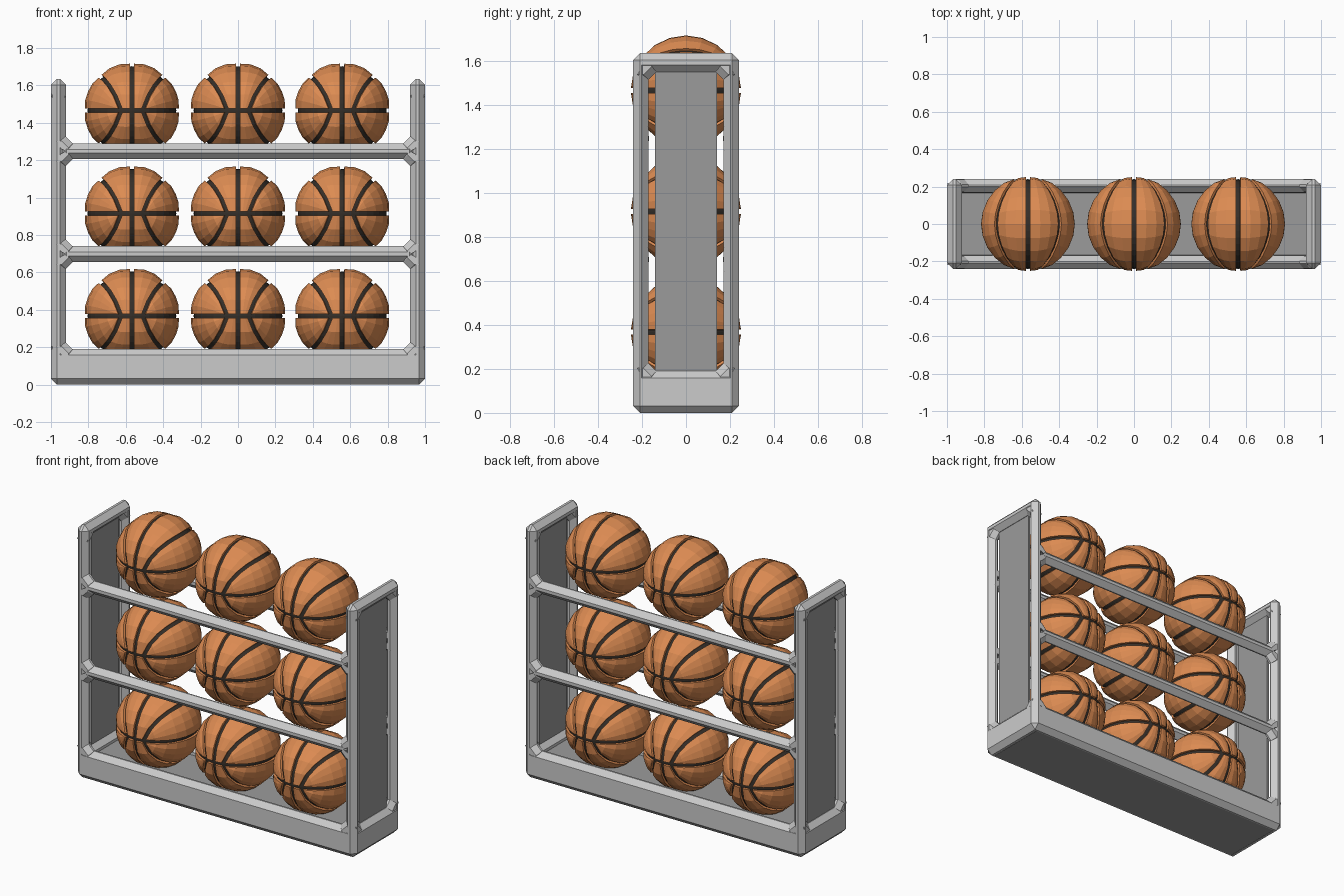
import bpy, bmesh
from math import pi, sin, cos, radians
from mathutils import Vector

if "Cube" in bpy.data.objects:
    bpy.data.objects.remove(bpy.data.objects["Cube"])


def material(name, col):
    m = bpy.data.materials.new(name)
    m.diffuse_color = (*col, 1)
    m.use_nodes = True
    m.node_tree.nodes["Principled BSDF"].inputs["Base Color"].default_value = m.diffuse_color
    return m


DARK_GREY = material("dark_grey", (.33, .33, .33))
ORANGE = material("orange_rubber", (.72, .26, .085))
SEAM = material("seam_rubber", (.035, .028, .022))


def finish(name, bm, mat=None):
    bmesh.ops.recalc_face_normals(bm, faces=bm.faces)
    me = bpy.data.meshes.new(name)
    bm.to_mesh(me)
    bm.free()
    if mat:
        me.materials.append(mat)
    ob = bpy.data.objects.new(name, me)
    bpy.context.collection.objects.link(ob)
    return ob


def box(name, x, y, z, chamfer=0.0, mat=None):
    """Chamfered box from (min, max) ranges."""
    bm = bmesh.new()
    bmesh.ops.create_cube(bm, size=1)
    for v in bm.verts:
        v.co = [r[0] if c < 0 else r[1] for c, r in zip(v.co, (x, y, z))]
    if chamfer:
        bmesh.ops.bevel(bm, geom=bm.edges[:], offset=chamfer, segments=1, affect='EDGES')
    return finish(name, bm, mat)


def gusset(name, corner, a, b, t):
    """Corner brace with legs a and b, thickness t either side, tapering outward."""
    c, a, b, t = map(Vector, (corner, a, b, t))
    bm = bmesh.new()
    pts = (c - a * .8 - b * .8, c + a - b * .8, c + a, c + b, c + b - a * .8)
    rings = []
    for k, inset in ((-1, .8), (-.2, 0), (.2, 0), (1, .8)):
        rings.append([bm.verts.new(p + t * k - (a + b) * inset * (i > 0) * .8)
                      for i, p in enumerate(pts)])
    for lo, hi in zip(rings, rings[1:]):
        for i in range(5):
            bm.faces.new((lo[i], lo[(i + 1) % 5], hi[(i + 1) % 5], hi[i]))
    bm.faces.new(rings[0])
    bm.faces.new(rings[-1])
    return finish(name, bm)


def span(s, lo, hi):
    return tuple(sorted((s * lo, s * hi)))


# Base tray
CH = 0.032
box("tray_floor", (-.95, .95), (-.2, .2), (0, .14), mat=DARK_GREY)
for s in (-1, 1):
    box("tray_long_wall", (-1, 1), span(s, .165, .24), (0, .19), CH)
    box("tray_end_wall", span(s, .92, 1), (-.24, .24), (0, .19), CH)

# End frames with recessed panels
for sx in (-1, 1):
    X = span(sx, .92, 1)
    box("end_panel", span(sx, .95, .965), (-.14, .14), (.17, 1.56), mat=DARK_GREY)
    box("end_top_bar", X, (-.24, .24), (1.55, 1.635), CH)
    for sy in (-1, 1):
        box("corner_post", X, span(sy, .17, .24), (0, 1.635), CH)
        for z, d in ((.19, 1), (1.55, -1)):
            gusset("end_gusset", (sx * .96, sy * .17, z), (0, -sy * .035, 0), (0, 0, d * .035), (.036, 0, 0))
        # Braces where rails and tray meet the posts
        for z, d in ((.19, 1), (.655, -1), (.74, 1), (1.205, -1), (1.29, 1)):
            gusset("rail_gusset", (sx * .92, sy * .205, z), (-sx * .035, 0, 0), (0, 0, d * .035), (0, .034, 0))

# Shelf rails, front and back
for z in (.698, 1.248):
    for s in (-1, 1):
        box("shelf_rail", (-.95, .95), span(s, .168, .24), (z - .042, z + .042), CH)

# Ball: dark core with raised panels separated by seams
R, W, N = 0.256, 0.045, 10


def seam(phi, off):
    """Curved seam: angle phi around x, latitude towards x."""
    a = radians(14 + 29 * sin(phi) ** 1.3) + off
    return Vector((sin(a), -cos(a) * cos(phi), cos(a) * sin(phi)))


def patch(bm, edge_a, edge_b, rows, sx, sz):
    grid = []
    for i in range(N + 1):
        phi = W + (pi - 2 * W) * i / N
        p, q = edge_a(phi), edge_b(phi)
        grid.append([])
        for j in range(rows + 1):
            c = p.lerp(q, j / rows).normalized() * R
            rim = i in (0, N) or j in (0, rows)
            c *= .98 if rim else 1
            grid[-1].append(bm.verts.new((c.x * sx, c.y, c.z * sz)))
    for i in range(N):
        for j in range(rows):
            bm.faces.new((grid[i][j], grid[i + 1][j], grid[i + 1][j + 1], grid[i][j + 1]))


def mid_edge(phi):
    return Vector((sin(W), -cos(W) * cos(phi), cos(W) * sin(phi)))


def equator_edge(phi):
    a = radians(14) + W * 1.3
    t = a + (pi - 2 * a) * (phi - W) / (pi - 2 * W)
    return Vector((sin(t), -cos(t), W))


bm = bmesh.new()
for sx in (-1, 1):
    for sz in (-1, 1):
        patch(bm, mid_edge, lambda p: seam(p, -W), 3, sx, sz)
        patch(bm, lambda p: seam(p, W), equator_edge, 4, sx, sz)
bmesh.ops.remove_doubles(bm, verts=bm.verts, dist=.003)
bmesh.ops.recalc_face_normals(bm, faces=bm.faces)
# Turn panel rims down into the seams
rim = [e for e in bm.edges if e.is_boundary]
ext = bmesh.ops.extrude_edge_only(bm, edges=rim)
for v in ext['geom']:
    if isinstance(v, bmesh.types.BMVert):
        v.co *= .93
panels = finish("ball_panels", bm, ORANGE)

bm = bmesh.new()
bmesh.ops.create_uvsphere(bm, u_segments=32, v_segments=20, radius=.237)
core = finish("ball_core", bm, SEAM)

# Three rows of three balls sharing the same meshes
spots = [(x, z) for z in (.367, .915, 1.465) for x in (-.567, 0, .557)]
for src in (panels, core):
    for k, (x, z) in enumerate(spots):
        ob = src if k == 0 else src.copy()
        if k:
            bpy.context.collection.objects.link(ob)
        ob.location = (x, 0, z)
